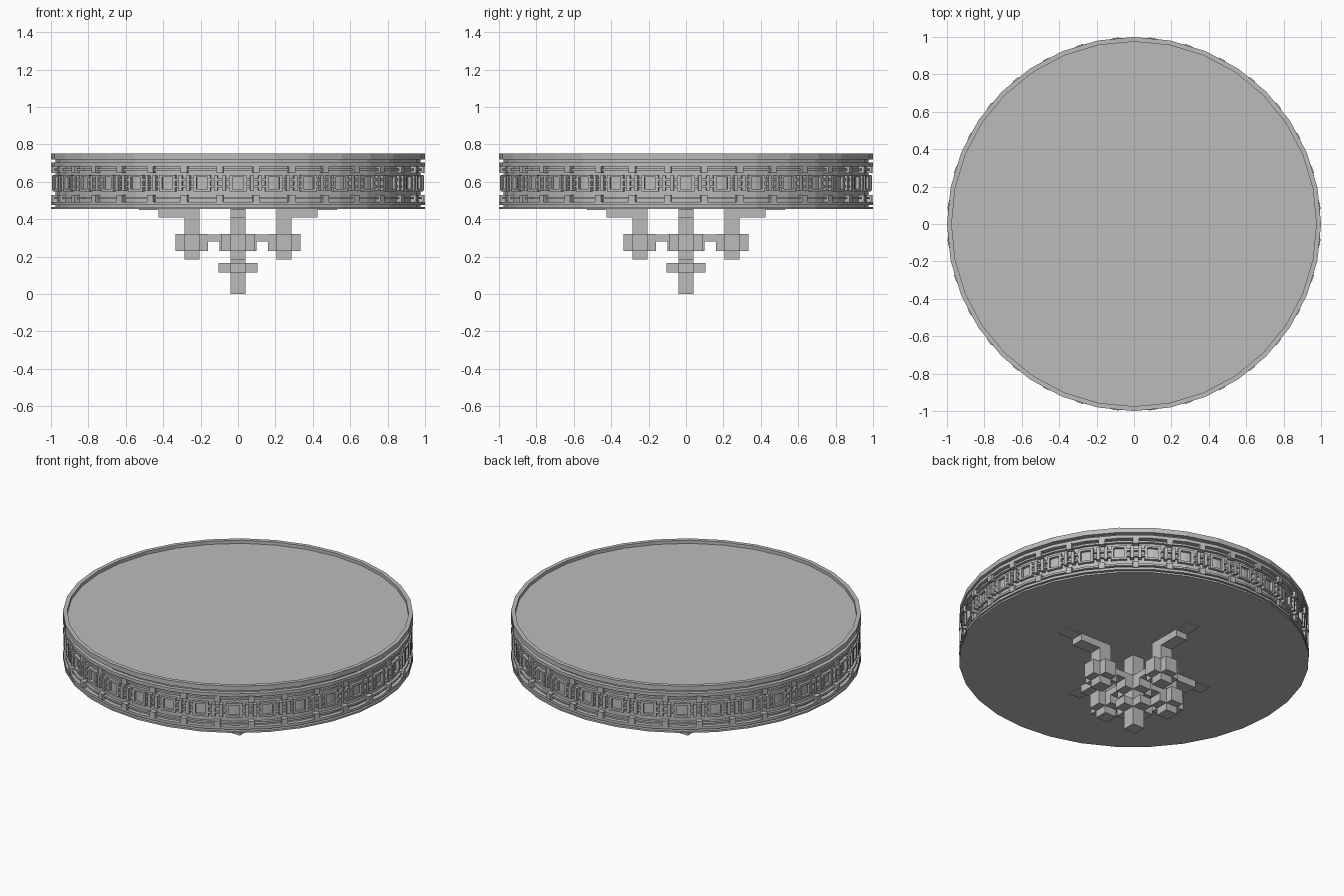
import bpy, bmesh, math
from mathutils import Matrix, Vector

if "Cube" in bpy.data.objects:
    bpy.data.objects.remove(bpy.data.objects["Cube"])

mat = bpy.data.materials.new("plain grey")
mat.diffuse_color = (0.5, 0.5, 0.5, 1)
mat.use_nodes = True
mat.node_tree.nodes["Principled BSDF"].inputs["Base Color"].default_value = mat.diffuse_color
N = 32
STEP = 2 * math.pi / N


def finish(bm, name):
    bmesh.ops.recalc_face_normals(bm, faces=bm.faces)
    me = bpy.data.meshes.new(name)
    bm.to_mesh(me)
    bm.free()
    me.materials.append(mat)
    ob = bpy.data.objects.new(name, me)
    bpy.context.collection.objects.link(ob)
    return ob


def box(bm, x, y, z, rot=0.0):
    """Box from (min, max) ranges, turned about the z axis."""
    m = (Matrix.Rotation(rot, 4, 'Z')
         @ Matrix.Translation(((x[0] + x[1]) / 2, (y[0] + y[1]) / 2, (z[0] + z[1]) / 2))
         @ Matrix.Diagonal((x[1] - x[0], y[1] - y[0], z[1] - z[0], 1)))
    bmesh.ops.create_cube(bm, size=1, matrix=m)


def lathe(name, profile):
    """32-sided turned solid; the profile starts and ends on the axis."""
    bm = bmesh.new()
    rings = [[bm.verts.new((r * math.cos(i * STEP), r * math.sin(i * STEP), z))
              for i in range(N)] for r, z in profile]
    for a, b in zip(rings, rings[1:]):
        for i in range(N):
            j = (i + 1) % N
            bm.faces.new((a[i], a[j], b[j], b[i]))
    bm.faces.new(rings[0])
    bm.faces.new(rings[-1])
    return finish(bm, name)


# Drum with its rim, grooves and raised hoops
lathe("drum", [
    (1.0, .455), (1.0, .466), (.975, .466), (.975, .476), (1.0, .476), (1.0, .492),
    (.975, .492), (.975, .682), (1.0, .682), (1.0, .702), (.975, .702), (.975, .72),
    (1.0, .72), (1.0, .75), (.975, .75), (.975, .73)])

# Fretwork band around the drum
bm = bmesh.new()
for i in range(N):
    a = i * STEP
    m = a + STEP / 2
    # upright frame at each corner
    for s in (-1, 1):
        box(bm, (.96, .99), sorted((s * .03, s * .046)), (.55, .635), a)
    for z in ((.548, .56), (.625, .637)):
        box(bm, (.96, .99), (-.046, .046), z, a)
    # rails, short ties and linked ticks on each side
    for z in ((.507, .519), (.658, .670)):
        box(bm, (.95, .987), (-.097, .097), z, m)
    for z in ((.49, .528), (.648, .685)):
        box(bm, (.95, 1.0), (-.018, .018), z, m)
    for z in ((.568, .58), (.605, .617)):
        box(bm, (.95, .988), (-.055, .055), z, m)
    for s in (-1, 1):
        box(bm, (.95, .996), sorted((s * .012, s * .032)), (.553, .632), m)
finish(bm, "fretwork_band")


def plus(bm, cx, h, w, z, rot=0.0):
    box(bm, (cx - h, cx + h), (-w, w), z, rot)
    box(bm, (cx - w, cx + w), (-h, h), z, rot)


# Central post with two cross pieces
bm = bmesh.new()
box(bm, (-.041, .041), (-.041, .041), (0, .456))
plus(bm, 0, .105, .04, (.115, .165))
plus(bm, 0, .098, .04, (.23, .32))
finish(bm, "centre_post")

# Four bracket arms
for k, side in enumerate(("right", "back", "left", "front")):
    bm = bmesh.new()
    r = k * math.pi / 2
    box(bm, (.04, .22), (-.04, .04), (.28, .319), r)
    plus(bm, .247, .087, .04, (.23, .32), r)
    box(bm, (.207, .287), (-.041, .041), (.185, .456), r)
    box(bm, (.21, .425), (-.04, .04), (.41, .456), r)
    box(bm, (.40, .53), (-.04, .04), (.449, .456), r)
    finish(bm, "bracket_arm_" + side)
